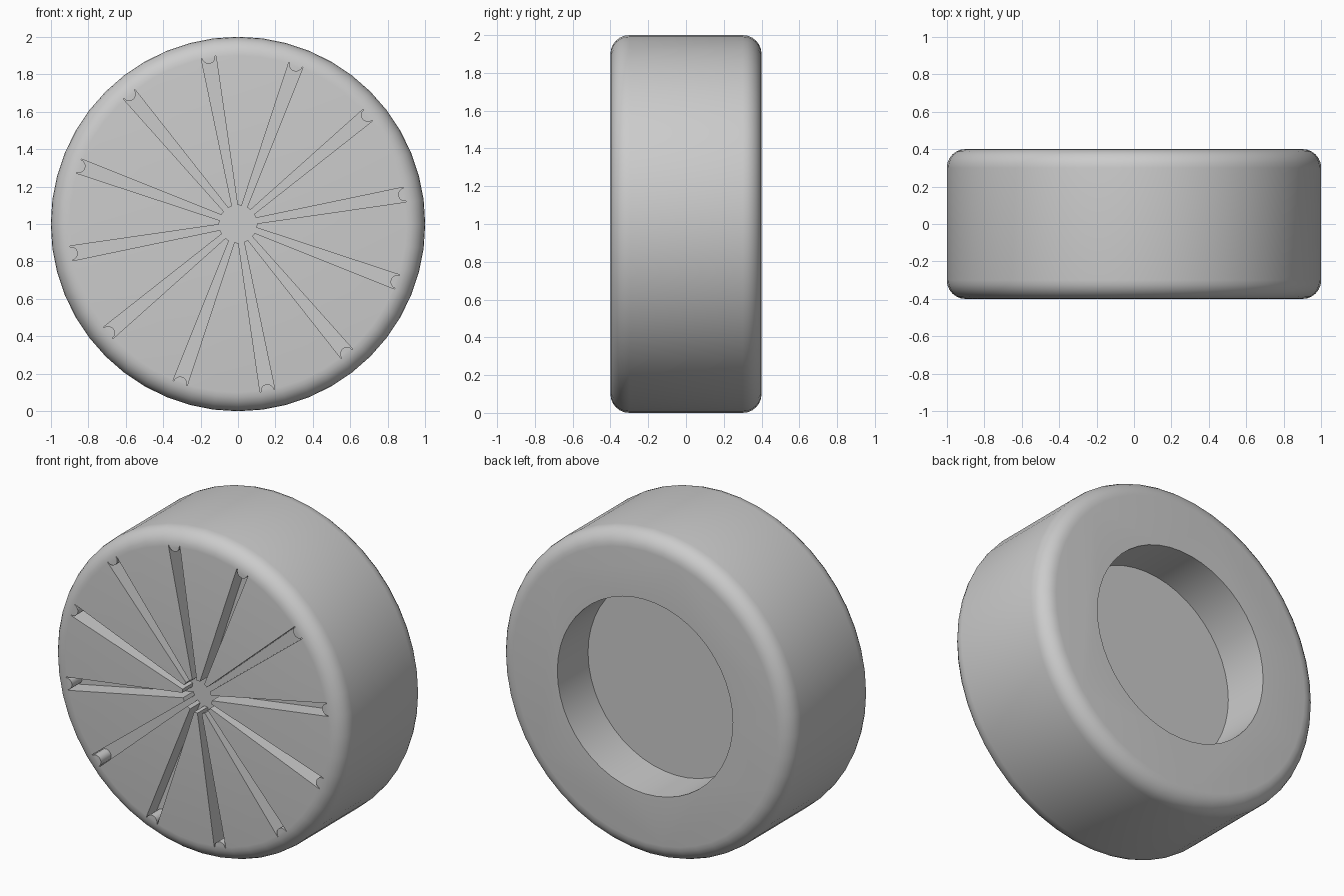
import bpy, bmesh
from math import sin, cos, pi, radians
from mathutils import Vector, Matrix

cube = bpy.data.objects.get("Cube")
if cube:
    bpy.data.objects.remove(cube)

RADIUS, HALF_WIDTH, ROUND = 1.0, 0.4, 0.1
SEGMENTS, SLOTS = 48, 12
GROOVE_DEPTH = 0.1
RECESS_RADIUS, RECESS_FLOOR = 0.6, 0.1

grey = bpy.data.materials.new("plain grey")
grey.use_nodes = True
grey.diffuse_color = (0.6, 0.6, 0.6, 1)
grey.node_tree.nodes["Principled BSDF"].inputs["Base Color"].default_value = grey.diffuse_color


def make_object(name, bm):
    bmesh.ops.recalc_face_normals(bm, faces=bm.faces)
    mesh = bpy.data.meshes.new(name)
    bm.to_mesh(mesh)
    bm.free()
    mesh.materials.append(grey)
    obj = bpy.data.objects.new(name, mesh)
    bpy.context.collection.objects.link(obj)
    obj.location.z = RADIUS
    return obj


# Wheel body: rounded profile with the rear recess, turned about the axle
def rounded_corner(side, steps=6):
    arc = [(RADIUS - ROUND + ROUND * sin(a), side * (HALF_WIDTH - ROUND + ROUND * cos(a)))
           for a in (i * pi / 2 / steps for i in range(steps + 1))]
    return arc if side < 0 else arc[::-1]


profile = ([(0, -HALF_WIDTH)] + rounded_corner(-1) + rounded_corner(1) +
           [(RECESS_RADIUS, HALF_WIDTH), (RECESS_RADIUS, RECESS_FLOOR), (0, RECESS_FLOOR)])
bm = bmesh.new()
verts = [bm.verts.new((r, y, 0)) for r, y in profile]
edges = [bm.edges.new(pair) for pair in zip(verts, verts[1:])]
bmesh.ops.spin(bm, geom=verts + edges, cent=(0, 0, 0), axis=(0, 1, 0),
               angle=2 * pi, steps=SEGMENTS, use_merge=False)
bmesh.ops.remove_doubles(bm, verts=bm.verts, dist=1e-4)
bmesh.ops.dissolve_limit(bm, angle_limit=radians(0.5), verts=bm.verts, edges=bm.edges)
wheel = make_object("wheel", bm)

# Groove cutter: hub hole and tapered spokes in one outline, pegs at the outer ends
spoke = [(0.1, -0.015), (0.905, -0.04)]
spoke += [(0.905 - 0.036 * sin(a), -0.036 * cos(a)) for a in (i * pi / 8 for i in range(9))]
spoke += [(0.905, 0.04), (0.1, 0.015)]
bm = bmesh.new()
outline = []
for i in range(SLOTS):
    turn = Matrix.Rotation(-radians(10 + i * 360 / SLOTS), 3, 'Y')
    outline += [bm.verts.new(turn @ Vector((r, -HALF_WIDTH - 0.1, w))) for r, w in spoke]
face = bm.faces.new(outline)
result = bmesh.ops.extrude_face_region(bm, geom=[face])
bmesh.ops.translate(bm, vec=(0, GROOVE_DEPTH + 0.1, 0),
                    verts=[v for v in result["geom"] if isinstance(v, bmesh.types.BMVert)])
cutter = make_object("groove_cutter", bm)
cutter.hide_render = True

# Cut the grooves, then smooth the rounded surfaces
cut = wheel.modifiers.new("grooves", 'BOOLEAN')
cut.operation = 'DIFFERENCE'
cut.solver = 'EXACT'
cut.object = cutter
bpy.ops.object.select_all(action='DESELECT')
wheel.select_set(True)
bpy.context.view_layer.objects.active = wheel
bpy.ops.object.modifier_apply(modifier=cut.name)
bpy.data.objects.remove(cutter)
bpy.ops.object.shade_smooth_by_angle(angle=radians(30))
